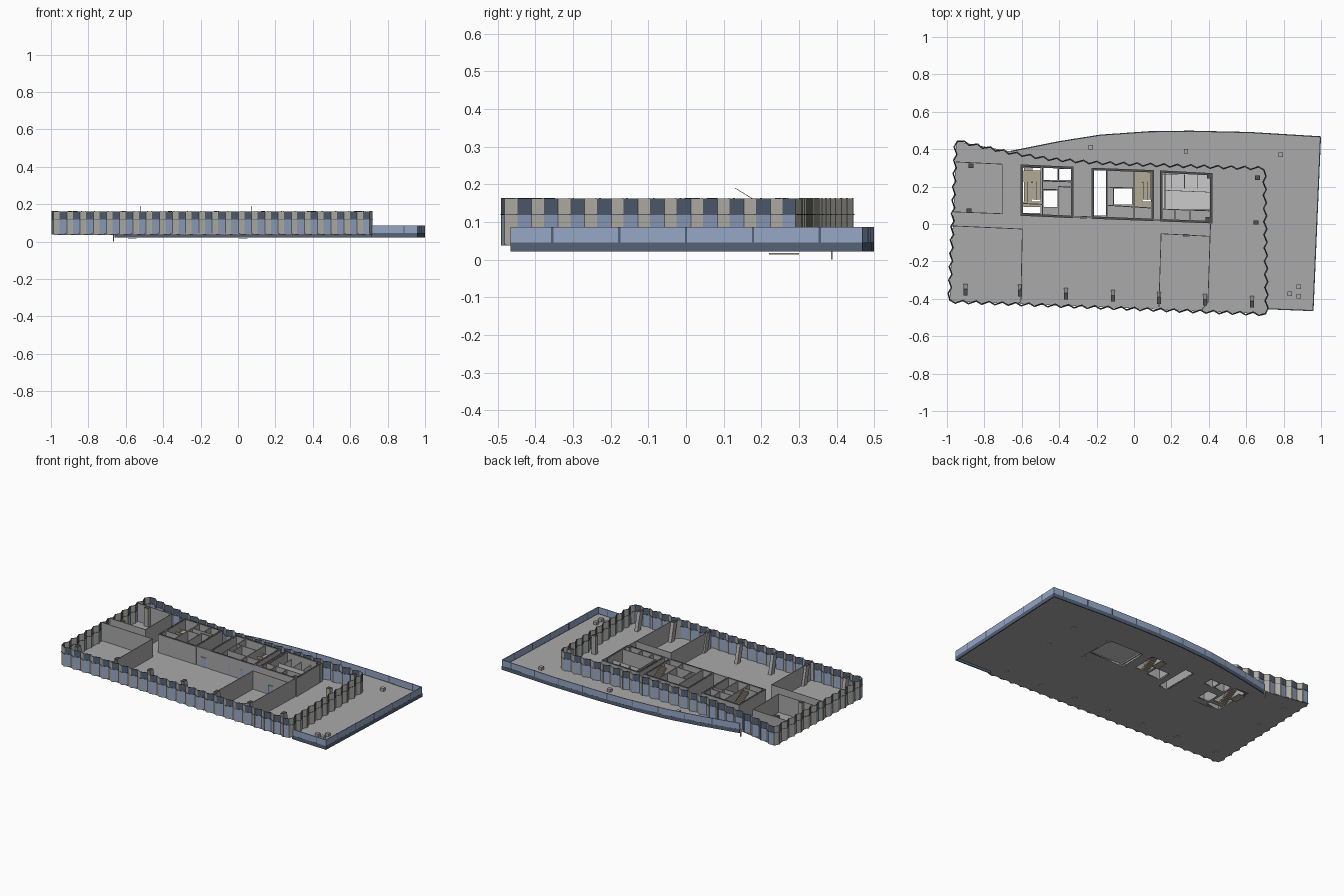
import bpy, bmesh
from mathutils import Vector

if "Cube" in bpy.data.objects:
    bpy.data.objects.remove(bpy.data.objects["Cube"])


def mat(name, r, g, b):
    m = bpy.data.materials.new(name)
    m.diffuse_color = (r, g, b, 1)
    m.use_nodes = True
    m.node_tree.nodes["Principled BSDF"].inputs["Base Color"].default_value = m.diffuse_color
    return m


GLASS = mat("pale_glass", 0.30, 0.38, 0.56)
NAVY = mat("dark_panel", 0.09, 0.12, 0.18)
BEIGE = mat("beige_panel", 0.42, 0.41, 0.36)
TAN = mat("tan_stair", 0.45, 0.40, 0.30)
DARK = mat("dark_core", 0.08, 0.08, 0.08)
PALE = mat("pale_tile", 0.65, 0.62, 0.62)
GREY = mat("plain_grey", 0.4, 0.4, 0.4)
FLOOR, TOP = 0.043, 0.162


def finish(name, bm, mats):
    me = bpy.data.meshes.new(name)
    bmesh.ops.recalc_face_normals(bm, faces=bm.faces)
    bm.to_mesh(me)
    bm.free()
    for m in mats:
        me.materials.append(m)
    ob = bpy.data.objects.new(name, me)
    bpy.context.collection.objects.link(ob)
    return ob


def ribbon(name, pts, z0, z1, t, mats=(GREY,), closed=False):
    """Upright wall along a plan path; materials alternate per segment."""
    bm = bmesh.new()
    lo = [bm.verts.new((p[0], p[1], z0)) for p in pts]
    hi = [bm.verts.new((p[0], p[1], z1)) for p in pts]
    n = len(pts)
    for i in range(n if closed else n - 1):
        j = (i + 1) % n
        f = bm.faces.new((lo[i], lo[j], hi[j], hi[i]))
        f.material_index = i % len(mats)
    ob = finish(name, bm, mats)
    s = ob.modifiers.new("thickness", 'SOLIDIFY')
    s.thickness, s.offset, s.use_even_offset = t, 0, True
    return ob


def loft(name, a, b, sx, sy, m=GREY):
    """Box whose base is centred on a and top on b, so it may lean."""
    bm = bmesh.new()
    r = [[bm.verts.new((c[0] + u * sx / 2, c[1] + v * sy / 2, c[2]))
          for u, v in ((-1, -1), (1, -1), (1, 1), (-1, 1))] for c in (a, b)]
    bm.faces.new(r[0])
    bm.faces.new(r[1])
    for i in range(4):
        j = (i + 1) % 4
        bm.faces.new((r[0][i], r[0][j], r[1][j], r[1][i]))
    return finish(name, bm, [m])


def slab(name, loops, z0, z1, m=GREY):
    """Flat plate; loops after the first are holes."""
    cu = bpy.data.curves.new(name, 'CURVE')
    cu.dimensions, cu.fill_mode, cu.extrude = '2D', 'BOTH', (z1 - z0) / 2
    for lp in loops:
        sp = cu.splines.new('POLY')
        sp.points.add(len(lp) - 1)
        for p, q in zip(sp.points, lp):
            p.co = (q[0], q[1], 0, 1)
        sp.use_cyclic_u = True
    cu.materials.append(m)
    ob = bpy.data.objects.new(name, cu)
    ob.location.z = (z0 + z1) / 2
    bpy.context.collection.objects.link(ob)
    bpy.ops.object.select_all(action='DESELECT')
    ob.select_set(True)
    bpy.context.view_layer.objects.active = ob
    bpy.ops.object.convert(target='MESH')


def rect(x0, x1, y0, y1):
    return [(x0, y0), (x1, y0), (x1, y1), (x0, y1)]


def along(path, f):
    """Point and outward normal at fraction f of a polyline."""
    v = [Vector(p) for p in path]
    d = f * sum((b - a).length for a, b in zip(v, v[1:]))
    for a, b in zip(v, v[1:]):
        s = b - a
        if d <= s.length + 1e-6:
            break
        d -= s.length
    s.normalize()
    return a + s * d, Vector((s.y, -s.x))


# plan outlines, counter-clockwise
FL, FR, BR, BL = (-0.985, -0.412), (0.708, -0.48), (0.695, 0.295), (-0.95, 0.442)
back = [BR, (0.2, 0.31), (-0.2, 0.325), (-0.45, 0.345), (-0.66, 0.378), BL]
terrace = [(0.71, -0.453), (0.957, -0.463), (0.997, 0.466), (0.62, 0.489),
           (0.3, 0.496), (0.08, 0.493), (-0.18, 0.475), (-0.4, 0.44), (-0.66, 0.388)]

# floor plate with shaft openings through the core
holes = [rect(-0.485, -0.41, 0.235, 0.3), rect(-0.4, -0.335, 0.235, 0.295),
         rect(-0.485, -0.41, 0.09, 0.18), rect(-0.595, -0.5, 0.06, 0.3),
         rect(-0.215, -0.15, 0.045, 0.285), rect(-0.11, -0.01, 0.105, 0.19),
         rect(0.005, 0.09, 0.09, 0.28), rect(0.155, 0.4, 0.085, 0.265)]
slab("floor_plate", [[FL, FR] + terrace + [BL]] + holes, 0.037, FLOOR)

# terrace fascia, glass parapet and joint posts
ribbon("terrace_fascia", terrace, 0.022, 0.046, 0.006, (NAVY,))
ribbon("terrace_parapet", terrace, 0.046, 0.086, 0.005, (GLASS,))
for f in range(1, 16):
    p, n = along(terrace, f / 16)
    loft("parapet_joint", (*p, 0.046), (*p, 0.087), 0.006, 0.006, NAVY)
loft("corner_post", (-0.665, 0.387, 0), (-0.665, 0.387, FLOOR), 0.005, 0.005, BEIGE)

# saw-tooth facade: beige return then glass pane, all round
teeth = []
for path, n in (([FL, FR], 24), ([FR, BR], 11), (back, 23), ([BL, FL], 12)):
    for i in range(n):
        p, nrm = along(path, i / n)
        q, nrm2 = along(path, (i + 0.42) / n)
        teeth += [p - nrm * 0.006, q + nrm2 * 0.010]
ribbon("facade_lower", teeth, 0.038, 0.12, 0.004, (BEIGE, GLASS), True)
ribbon("facade_upper", teeth, 0.12, TOP, 0.004, (BEIGE, NAVY), True)
ribbon("facade_transom", teeth, 0.118, 0.121, 0.008, (NAVY,), True)
for i, p in enumerate(teeth):
    if i % 2:
        loft("facade_mullion", (*p, 0.038), (*p, TOP + 0.001), 0.005, 0.005, BEIGE)

# core walls: heavy outer shells
shells = [[(-0.6, 0.05), (-0.33, 0.038), (-0.33, 0.3), (-0.6, 0.312)],
          [(-0.22, 0.034), (0.1, 0.022), (0.1, 0.282), (-0.22, 0.294)],
          [(0.145, 0.02), (0.412, 0.01), (0.412, 0.266), (0.145, 0.28)]]
for s in shells:
    ribbon("core_shell", s, 0.037, TOP, 0.01, (DARK,), True)
    ribbon("core_shell_lining", s, FLOOR, TOP - 0.001, 0.013, (GREY,), True)
ribbon("core_front_wall", [(-0.6, 0.05), (0.21, 0.018)], FLOOR, TOP, 0.008)

# core inner walls
inner = [((-0.49, 0.05), (-0.49, 0.305)), ((-0.405, 0.23), (-0.405, 0.3)),
         ((-0.49, 0.23), (-0.33, 0.225)), ((-0.49, 0.185), (-0.405, 0.183)),
         ((-0.405, 0.045), (-0.405, 0.2)), ((-0.6, 0.11), (-0.49, 0.105)),
         ((-0.405, 0.2), (-0.33, 0.197)), ((-0.145, 0.03), (-0.145, 0.29)),
         ((0, 0.028), (0, 0.285)), ((-0.145, 0.197), (0, 0.192)),
         ((-0.11, 0.1), (-0.11, 0.195)), ((-0.145, 0.1), (0.1, 0.085)),
         ((0.145, 0.08), (0.412, 0.07)), ((0.3, 0.015), (0.3, 0.075)),
         ((0.22, 0.018), (0.22, 0.08)), ((0.165, 0.08), (0.165, 0.275))]
for a, b in inner:
    ribbon("core_inner_wall", [a, b], FLOOR, TOP, 0.005)

# pale tiled panel in the right core, with low cubicle dividers
slab("washroom_floor", [rect(0.148, 0.408, 0.078, 0.268)], 0.052, 0.056, PALE)
for x in (0.2, 0.27, 0.34):
    ribbon("cubicle_divider", [(x, 0.19), (x, 0.265)], 0.056, 0.13, 0.003, (PALE,))
ribbon("cubicle_spine", [(0.165, 0.18), (0.41, 0.17)], 0.056, 0.13, 0.003, (PALE,))

# office partitions
parts = [[(-0.955, 0.332), (-0.705, 0.32), (-0.705, 0.055), (-0.965, 0.065)],
         [(-0.975, -0.01), (-0.597, -0.027), (-0.605, -0.415), (-0.62, -0.425)],
         [(0.133, -0.445), (0.145, -0.052), (0.407, -0.066), (0.395, -0.42), (0.36, -0.462)],
         [(0.407, -0.066), (0.41, 0.015)]]
for p in parts:
    ribbon("partition", p, FLOOR, TOP, 0.004)

# glazed doors set in the core front and partitions
for x, y in ((-0.27, 0.036), (-0.07, 0.029), (0.02, 0.025), (0.28, -0.06)):
    loft("door", (x, y, FLOOR), (x, y, 0.105), 0.035, 0.014, GLASS)

# columns: the front row leans outward
for x, y in ((-0.9, -0.365), (-0.61, -0.37), (-0.363, -0.387), (-0.112, -0.398),
             (0.134, -0.41), (0.38, -0.42), (0.63, -0.43)):
    loft("front_column", (x, y + 0.03, 0.036), (x, y, TOP), 0.022, 0.034)
    loft("front_column_cap", (x, y, TOP), (x, y, TOP + 0.001), 0.022, 0.034, DARK)
for x, y in ((-0.872, 0.312), (-0.882, 0.072), (0.405, 0.255), (0.66, 0.248),
             (0.397, 0.025), (0.652, 0.008)):
    loft("column", (x, y, 0.036), (x, y, TOP), 0.028, 0.024)
    loft("column_cap", (x, y, TOP), (x, y, TOP + 0.001), 0.028, 0.024, DARK)

# small terrace boxes
for x, y in ((-0.23, 0.41), (0.278, 0.388), (0.785, 0.37), (0.834, -0.372),
             (0.882, -0.335), (0.882, -0.385)):
    loft("terrace_box", (x, y, FLOOR), (x, y, 0.062), 0.024, 0.024)


def flight(x, y0, z0, y1, z1, n=9):
    """Straight run of steps with one handrail."""
    for i in range(n):
        y, z = y0 + (y1 - y0) * (i + 0.5) / n, z0 + (z1 - z0) * (i + 1) / n
        loft("stair_step", (x, y, z - 0.014), (x, y, z), 0.042, abs(y1 - y0) / n, TAN)
    loft("stair_rail", (x, y0, z0 + 0.03), (x, y1, z1 + 0.03), 0.002, 0.003, BEIGE)


# two stairs: flight up from floor, half landing, flight above, lower landing
for x in (-0.545, 0.047):
    flight(x - 0.023, 0.12, FLOOR, 0.225, 0.102)
    flight(x + 0.023, 0.225, 0.102, 0.13, 0.16)
    loft("half_landing", (x, 0.255, 0.095), (x, 0.255, 0.102), 0.09, 0.06, TAN)
    loft("stair_threshold", (x, 0.105, 0.037), (x, 0.105, FLOOR), 0.09, 0.03, TAN)
    loft("lower_landing", (x - 0.02, 0.26, 0.014), (x - 0.02, 0.26, 0.018), 0.045, 0.08, TAN)
